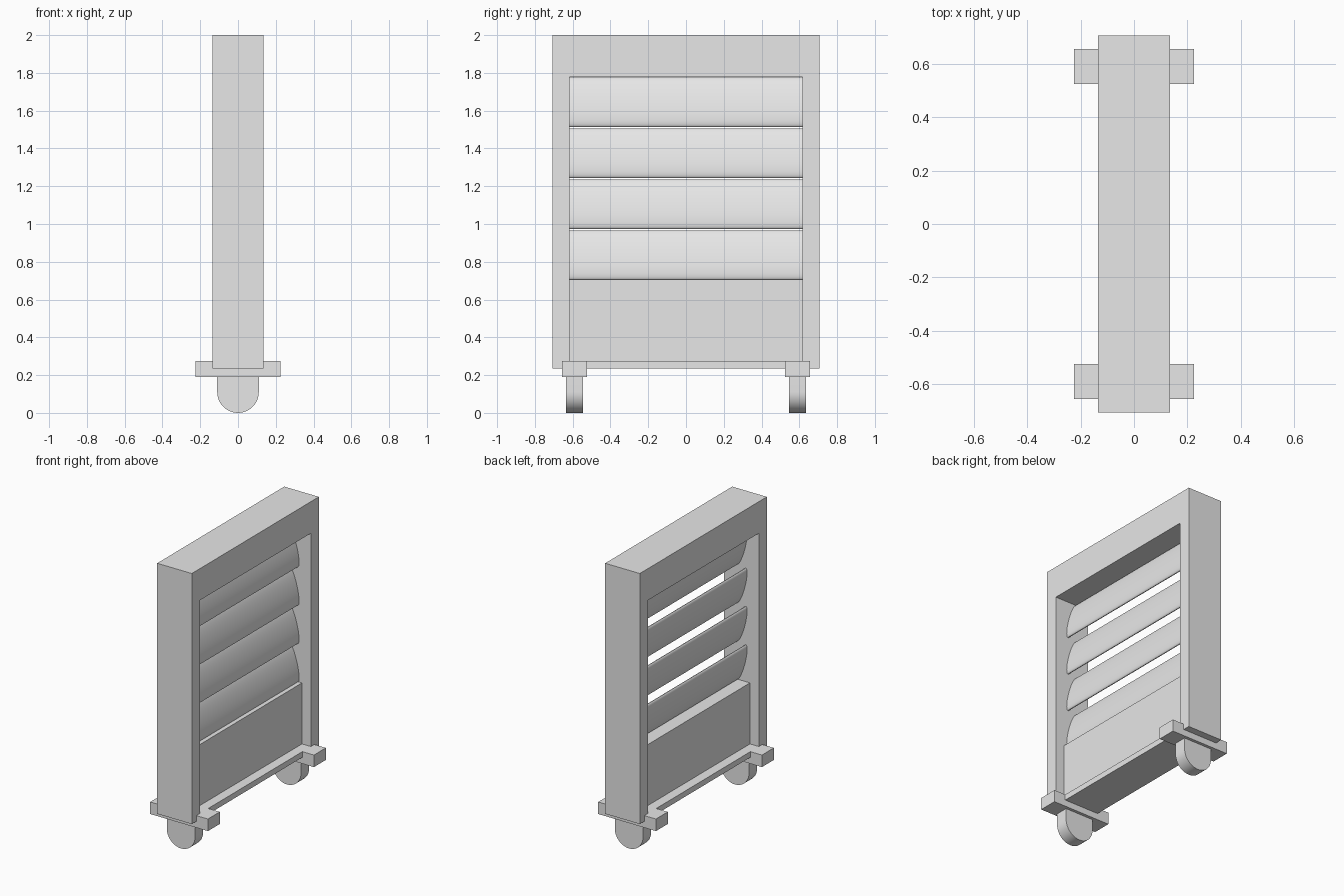
import bpy, bmesh
from math import sin, cos, pi, radians

cube = bpy.data.objects.get("Cube")
if cube:
    bpy.data.objects.remove(cube, do_unlink=True)

GREY = (0.8, 0.8, 0.8, 1)
mat = bpy.data.materials.new("plain grey")
mat.use_nodes = True
mat.diffuse_color = GREY
mat.node_tree.nodes["Principled BSDF"].inputs["Base Color"].default_value = GREY


def finish(name, bm, smooth=False):
    bmesh.ops.recalc_face_normals(bm, faces=bm.faces)
    mesh = bpy.data.meshes.new(name)
    bm.to_mesh(mesh)
    bm.free()
    mesh.materials.append(mat)
    obj = bpy.data.objects.new(name, mesh)
    bpy.context.collection.objects.link(obj)
    if smooth:
        bpy.ops.object.select_all(action="DESELECT")
        obj.select_set(True)
        bpy.context.view_layer.objects.active = obj
        bpy.ops.object.shade_smooth_by_angle(angle=radians(35))
    return obj


def prism(name, profile, y0, y1, smooth=False):
    """Extrude a closed (x, z) profile along y."""
    bm = bmesh.new()
    face = bm.faces.new([bm.verts.new((x, y0, z)) for x, z in profile])
    new = bmesh.ops.extrude_face_region(bm, geom=[face])["geom"]
    verts = [v for v in new if isinstance(v, bmesh.types.BMVert)]
    bmesh.ops.translate(bm, verts=verts, vec=(0, y1 - y0, 0))
    return finish(name, bm, smooth)


def rect(half, low, high):
    return [(-half, low), (half, low), (half, high), (-half, high)]


def frame(name, outer, inner, half):
    """Rectangular ring in the yz plane, solid along x."""
    bm = bmesh.new()
    rings = [[bm.verts.new((x, y, z)) for y, z in loop]
             for loop, x in ((outer, half), (inner, half), (inner, -half), (outer, -half))]
    for k, a in enumerate(rings):
        b = rings[(k + 1) % 4]
        for i in range(4):
            j = (i + 1) % 4
            bm.faces.new((a[i], a[j], b[j], b[i]))
    return finish(name, bm)


# Frame surround and lower panel
DEPTH, OPENING = 0.135, 0.618
frame("frame", rect(0.707, 0.235, 2.0), rect(OPENING, 0.275, 1.777), DEPTH)
prism("lower_panel", rect(0.066, 0.275, 0.705), -OPENING, OPENING)

# Tilted elliptical louvre slats
TILT, LONG, THIN, STEPS = radians(15), 0.135, 0.027, 40
for n in range(4):
    mid = 1.645 - 0.27 * n
    blade = []
    for i in range(STEPS):
        t = 2 * pi * i / STEPS
        u, v = THIN * cos(t), LONG * sin(t)
        blade.append((u * cos(TILT) - v * sin(TILT), mid + u * sin(TILT) + v * cos(TILT)))
    prism(f"slat_{n + 1}", blade, -OPENING, OPENING, smooth=True)

# Cross feet with rounded wheels beneath
R = 0.11
wheel = [(R * cos(pi + pi * i / 24), R + R * sin(pi + pi * i / 24)) for i in range(25)]
wheel += [(R, 0.19), (-R, 0.19)]
for label, y in (("front", -0.59), ("back", 0.59)):
    prism(label + "_foot", rect(0.225, 0.19, 0.275), y - 0.066, y + 0.066)
    prism(label + "_wheel", wheel, y - 0.045, y + 0.045, smooth=True)
